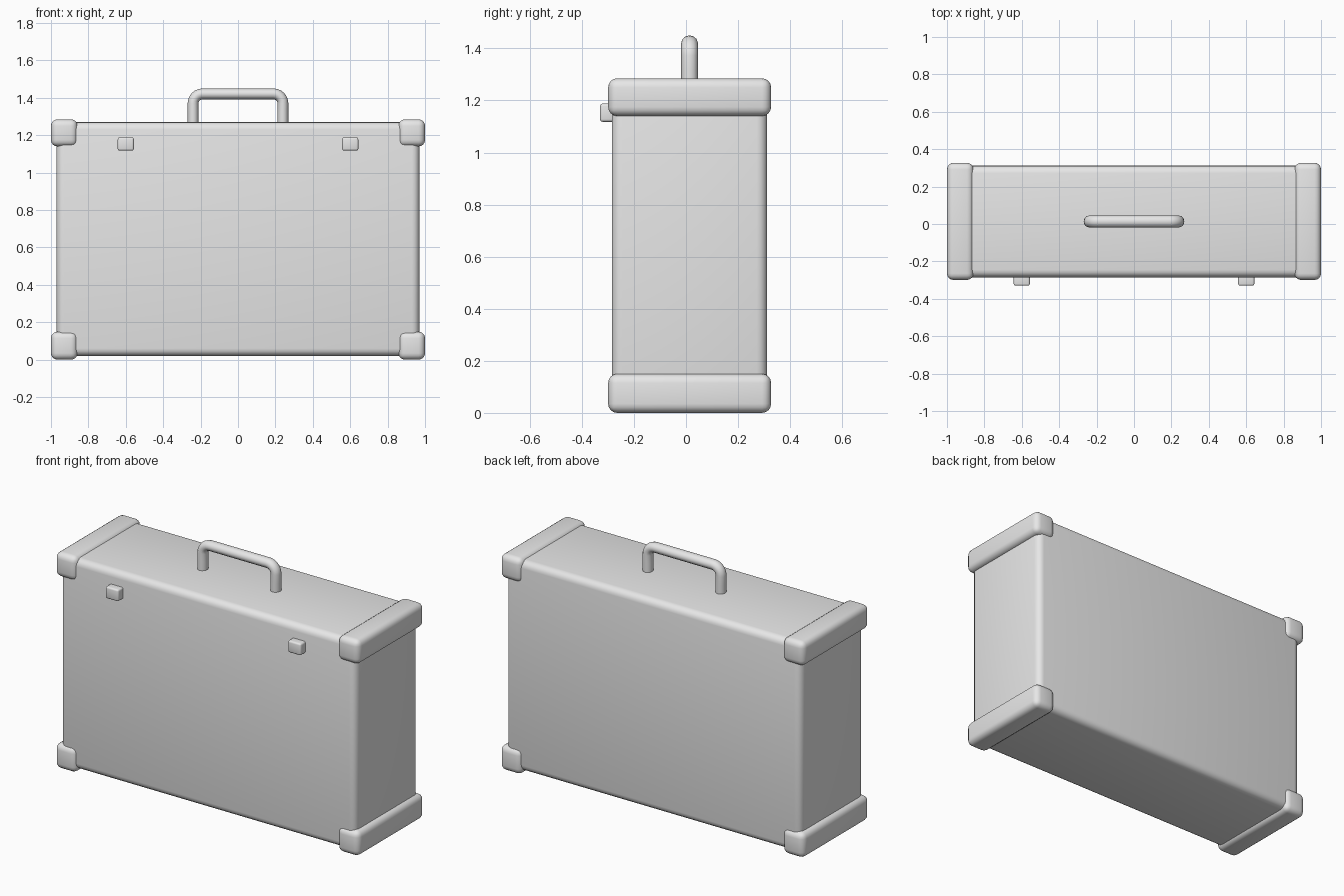
import bpy, math

if "Cube" in bpy.data.objects:
    bpy.data.objects.remove(bpy.data.objects["Cube"])

grey = bpy.data.materials.new("plain_grey")
grey.diffuse_color = (0.8, 0.8, 0.8, 1)
grey.use_nodes = True
grey.node_tree.nodes["Principled BSDF"].inputs["Base Color"].default_value = grey.diffuse_color


def rounded_box(name, lo, hi, radius, segments=4):
    """Box between two corners with rounded edges."""
    bpy.ops.mesh.primitive_cube_add(size=1, location=[(a + b) / 2 for a, b in zip(lo, hi)])
    ob = bpy.context.object
    ob.name = name
    ob.scale = [b - a for a, b in zip(lo, hi)]
    bpy.ops.object.transform_apply(location=False, rotation=False, scale=True)
    bev = ob.modifiers.new("round", 'BEVEL')
    bev.width, bev.segments = radius, segments
    bpy.ops.object.modifier_apply(modifier=bev.name)
    bpy.ops.object.shade_smooth_by_angle(angle=math.radians(40))
    ob.data.materials.append(grey)
    return ob


# Case body
rounded_box("case_body", (-0.97, -0.285, 0.02), (0.97, 0.312, 1.27), 0.04)

# Corner guards running front to back, and front latches
for side, s in (("left", -1), ("right", 1)):
    x0, x1 = sorted((s * 0.858, s * 1.0))
    for level, z0, z1 in (("bottom", 0.0, 0.15), ("top", 1.14, 1.285)):
        rounded_box(f"{side}_{level}_corner_guard", (x0, -0.299, z0), (x1, 0.327, z1), 0.035)
    rounded_box(f"{side}_latch", (s * 0.6 - 0.043, -0.33, 1.118), (s * 0.6 + 0.043, -0.26, 1.188), 0.01, 3)

# Carry handle: rounded tube swept along an upside-down U
hx, top, r = 0.24, 1.421, 0.05
path = [(-hx, 1.272), (-hx, 1.32)]
path += [(-hx + r - r * math.cos(a), top - r + r * math.sin(a))
         for a in (i * math.pi / 12 for i in range(7))]
path += [(-x, z) for x, z in reversed(path)]
curve = bpy.data.curves.new("handle", 'CURVE')
curve.dimensions = '3D'
curve.bevel_depth, curve.bevel_resolution = 0.029, 4
curve.use_fill_caps = True
spline = curve.splines.new('POLY')
spline.points.add(len(path) - 1)
for p, (x, z) in zip(spline.points, path):
    p.co = (x, 0, z, 1)
handle = bpy.data.objects.new("handle", curve)
bpy.context.collection.objects.link(handle)
bpy.ops.object.select_all(action='DESELECT')
handle.select_set(True)
bpy.context.view_layer.objects.active = handle
handle.location.y = 0.0135
handle.scale.y = 1.1
bpy.ops.object.convert(target='MESH')
bpy.ops.object.shade_smooth_by_angle(angle=math.radians(40))
handle = bpy.context.object
handle.data.materials.clear()
handle.data.materials.append(grey)
